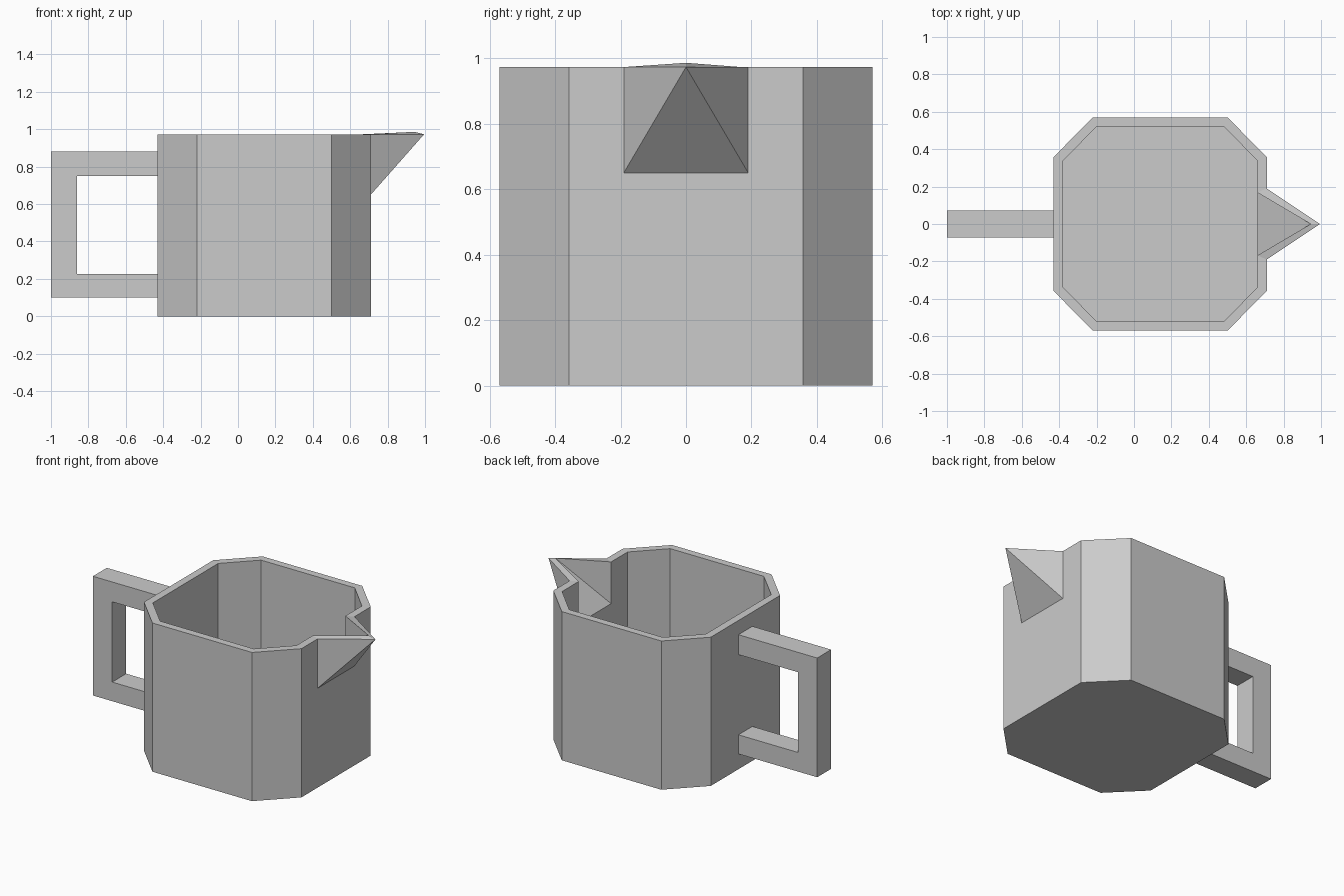
import bpy, bmesh

if "Cube" in bpy.data.objects:
    bpy.data.objects.remove(bpy.data.objects["Cube"])

TOP = 0.973


def finish(bm, name):
    bmesh.ops.remove_doubles(bm, verts=bm.verts, dist=1e-5)
    bmesh.ops.recalc_face_normals(bm, faces=bm.faces)
    mesh = bpy.data.meshes.new(name)
    bm.to_mesh(mesh)
    bm.free()
    obj = bpy.data.objects.new(name, mesh)
    bpy.context.collection.objects.link(obj)
    return obj


def shell(bm, x0, x1, y, cx0, cx1, cy, base, half, notch, tip):
    """Chamfered eight-sided wall with floor and pointed spout; returns its rim loop."""
    half_loop = [(x1, cy), (cx1, y), (cx0, y), (x0, cy)]
    plan = half_loop + [(px, -py) for px, py in reversed(half_loop)]
    low = [bm.verts.new((px, py, base)) for px, py in plan]
    top = [bm.verts.new((px, py, TOP)) for px, py in plan]
    bm.faces.new(low)
    for i in range(7):
        bm.faces.new((low[i], low[i + 1], top[i + 1], top[i]))
    # spout opening in the front wall
    ta, tb = [bm.verts.new((x1, s * half, TOP)) for s in (-1, 1)]
    ba, bb = [bm.verts.new((x1, s * half, notch)) for s in (-1, 1)]
    point = bm.verts.new(tip)
    bm.faces.new((low[7], low[0], bb, ba))
    bm.faces.new((low[7], ba, ta, top[7]))
    bm.faces.new((low[0], top[0], tb, bb))
    # spout sides and underside
    bm.faces.new((ta, ba, point))
    bm.faces.new((bb, tb, point))
    bm.faces.new((ba, bb, point))
    return top + [ta, point, tb]


# Jug body: outer and inner shells joined by the rim
bm = bmesh.new()
outer = shell(bm, -0.43, 0.71, 0.57, -0.22, 0.50, 0.358, 0.0, 0.19, 0.65, (0.995, 0, TOP))
inner = shell(bm, -0.38, 0.66, 0.522, -0.198, 0.48, 0.338, 0.05, 0.168, 0.70, (0.945, 0, 0.986))
n = len(outer)
for i in range(n):
    j = (i + 1) % n
    bm.faces.new((outer[i], outer[j], inner[j], inner[i]))
finish(bm, "jug_body")

# Square handle: C-shaped profile extruded across y
bm = bmesh.new()
profile = [(-0.42, 0.10), (-1.0, 0.10), (-1.0, 0.88), (-0.42, 0.88),
           (-0.42, 0.75), (-0.86, 0.75), (-0.86, 0.225), (-0.42, 0.225)]
face = bm.faces.new([bm.verts.new((x, -0.072, z)) for x, z in profile])
new = bmesh.ops.extrude_face_region(bm, geom=[face])["geom"]
bmesh.ops.translate(bm, vec=(0, 0.144, 0),
                    verts=[v for v in new if isinstance(v, bmesh.types.BMVert)])
finish(bm, "handle")
